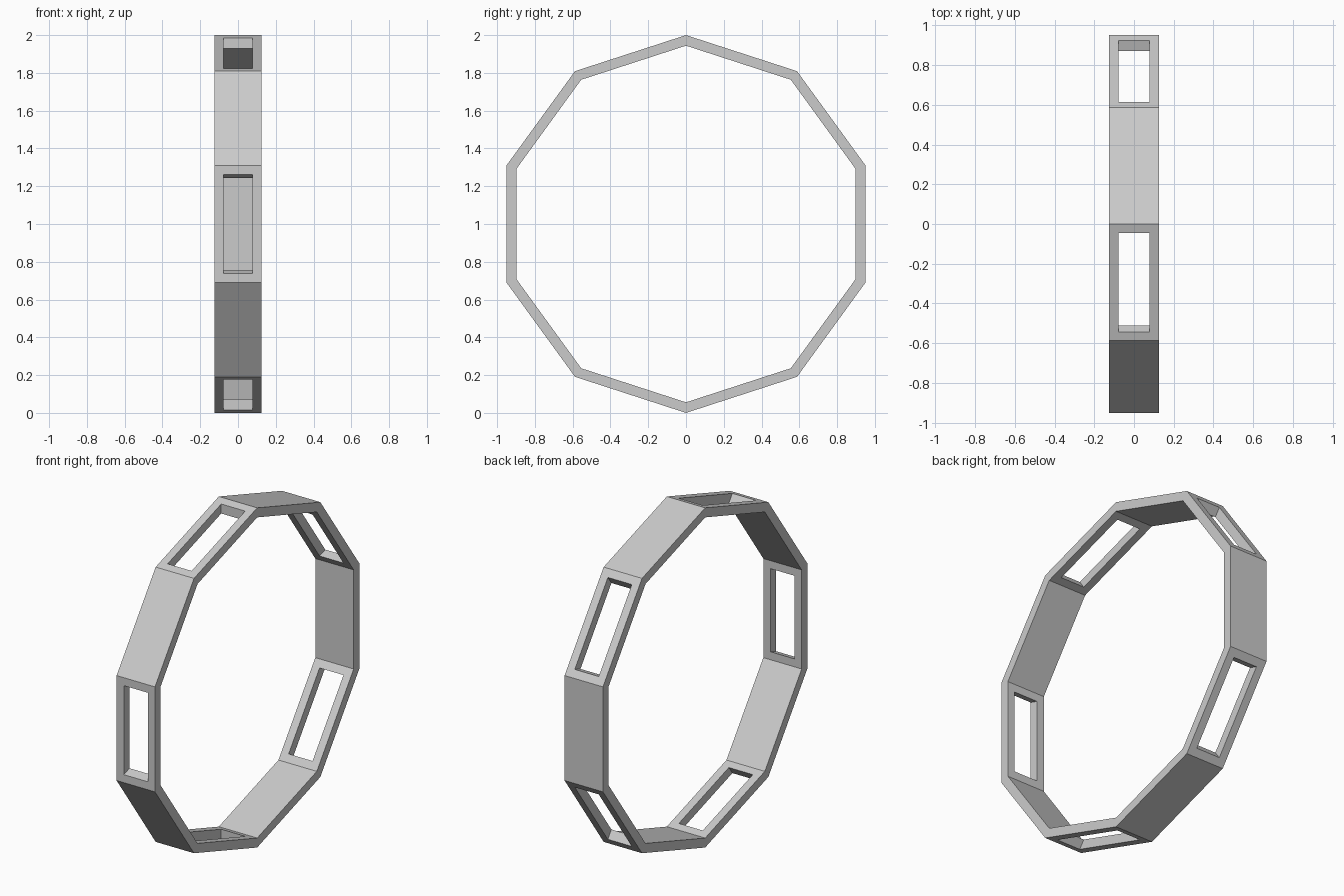
import bpy, bmesh, math
from mathutils import Vector

if "Cube" in bpy.data.objects:
    bpy.data.objects.remove(bpy.data.objects["Cube"])

SIDES = 10
R_OUT, R_IN = 1.0, 0.944
HALF_W = 0.125
INSET = 0.047

bm = bmesh.new()


def corner(i, r, x):
    a = math.radians(90) + i * math.tau / SIDES
    return Vector((x, r * math.cos(a), 1 + r * math.sin(a)))


def panel_corners(i, r, inset=0.0):
    """Four corners of one flat side at radius r, optionally pulled inwards."""
    w = HALF_W - inset
    f = inset / (2 * r * math.sin(math.pi / SIDES))
    pts = []
    for x, t in ((-w, f), (w, f), (w, 1 - f), (-w, 1 - f)):
        pts.append(corner(i, r, x).lerp(corner(i + 1, r, x), t))
    return [bm.verts.new(p) for p in pts]


def band(a, b, sides=range(4)):
    for k in sides:
        n = (k + 1) % 4
        bm.faces.new((a[k], a[n], b[n], b[k]))


for i in range(SIDES):
    outer, inner = panel_corners(i, R_OUT), panel_corners(i, R_IN)
    # rim on both edges of the ring
    band(outer, inner, (1, 3))
    if i % 2:
        # solid panel
        bm.faces.new(outer)
        bm.faces.new(inner)
    else:
        # window panel: frame outside, frame inside, walls of the opening
        hole_out = panel_corners(i, R_OUT, INSET)
        hole_in = panel_corners(i, R_IN, INSET)
        band(outer, hole_out)
        band(inner, hole_in)
        band(hole_out, hole_in)

bmesh.ops.remove_doubles(bm, verts=bm.verts, dist=1e-4)
bmesh.ops.recalc_face_normals(bm, faces=bm.faces)

# window alternates with solid panel; the side after the top on -y is a window
mesh = bpy.data.meshes.new("windowed_ring")
bm.to_mesh(mesh)
bm.free()
ring = bpy.data.objects.new("windowed_ring", mesh)
bpy.context.collection.objects.link(ring)
